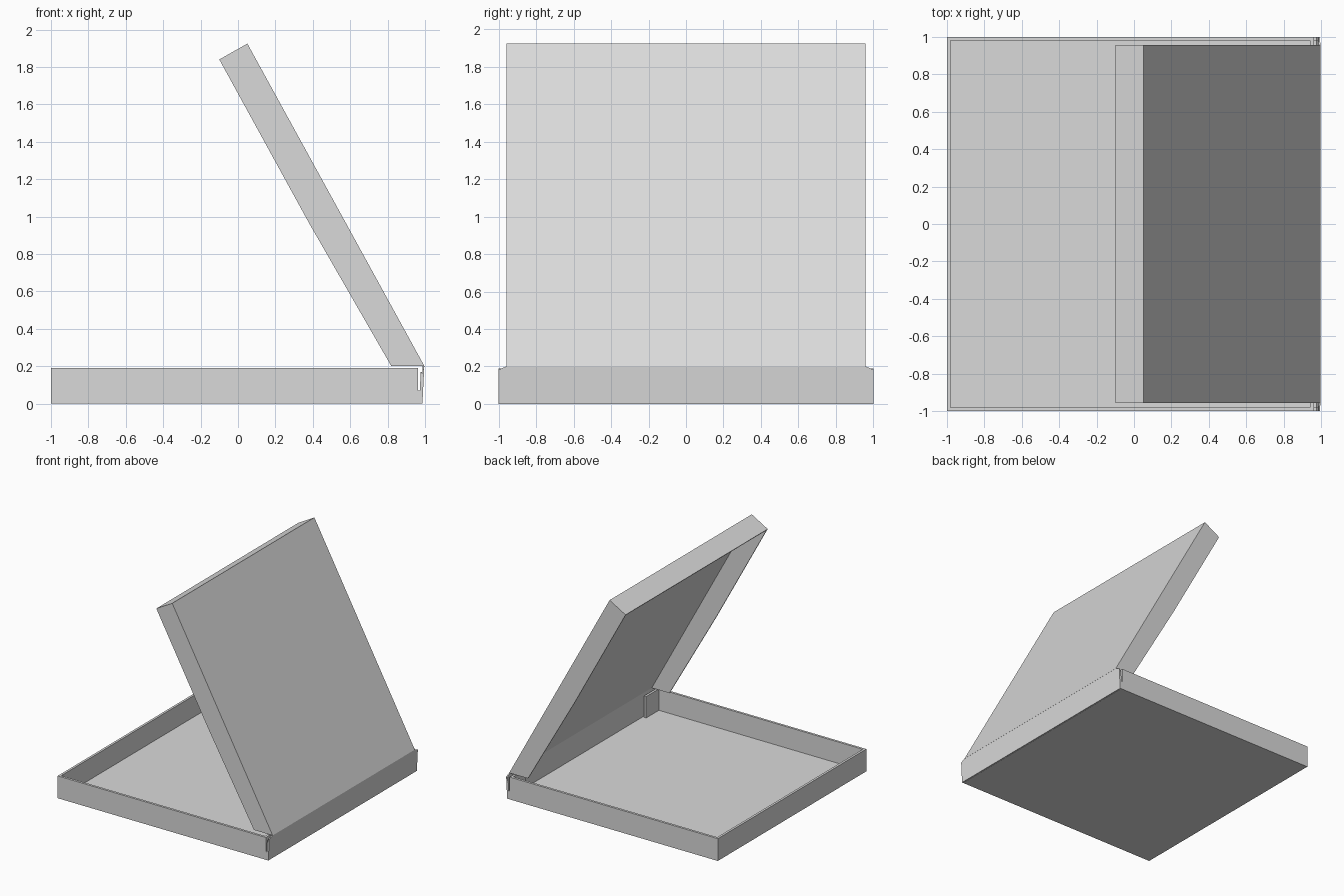
import bpy, bmesh
from mathutils import Vector

cube = bpy.data.objects.get("Cube")
if cube:
    bpy.data.objects.remove(cube, do_unlink=True)

card = bpy.data.materials.new("grey_card")
card.use_nodes = True
GREY = (0.7, 0.7, 0.7, 1)
card.diffuse_color = GREY
card.node_tree.nodes["Principled BSDF"].inputs["Base Color"].default_value = GREY


def prism(name, start, shift):
    """Flat outline swept along a shift vector."""
    bm = bmesh.new()
    face = bm.faces.new([bm.verts.new(p) for p in start])
    top = bmesh.ops.extrude_face_region(bm, geom=[face])["geom"]
    bmesh.ops.translate(bm, vec=shift, verts=[v for v in top if isinstance(v, bmesh.types.BMVert)])
    bmesh.ops.recalc_face_normals(bm, faces=bm.faces)
    mesh = bpy.data.meshes.new(name)
    bm.to_mesh(mesh)
    bm.free()
    mesh.materials.append(card)
    obj = bpy.data.objects.new(name, mesh)
    bpy.context.collection.objects.link(obj)
    return obj


def side_prism(name, xz, y0, y1):
    return prism(name, [(x, y0, z) for x, z in xz], (0, y1 - y0, 0))


def box(name, x0, x1, y0, y1, z0, z1):
    return side_prism(name, [(x0, z0), (x1, z0), (x1, z1), (x0, z1)], y0, y1)


WALL, RIM = 0.02, 0.19

# Tray floor and the wall opposite the hinge
box("tray_floor", -1 + WALL, 0.975, -1 + WALL, 1 - WALL, 0, 0.008)
box("tray_front_wall", -1, -1 + WALL, -1 + WALL, 1 - WALL, 0, RIM)

# Tray side walls with the corner slit, and the folded corner tabs
side = [(-1, 0), (0.98, 0), (0.985, 0.17), (0.977, 0.17), (0.972, 0.07),
        (0.963, 0.07), (0.963, RIM), (-1, RIM)]
for label, s in (("left", 1), ("right", -1)):
    side_prism(label + "_tray_wall", side, s * (1 - WALL), s)
    box(label + "_corner_tab", 0.942, 0.962, s * 0.81, s * (1 - WALL), 0.008, RIM)

# Hinge wall leaning slightly outward, with clipped top corners
outline = [(-1, 0), (1, 0), (1, 0.183), (0.96, 0.2), (-0.96, 0.2), (-1, 0.183)]
prism("hinge_wall", [(0.977 + 0.05 * z, y, z) for y, z in outline], (0.009, 0, 0))

# Open lid: hollow, made of a panel, an end wall and two side walls
HALF, CARD = 0.957, 0.01
hinge, tip = Vector((0.997, 0.2)), Vector((0.05, 1.925))
inner_tip = Vector((-0.1, 1.84))
along = (tip - hinge).normalized()
inward = (inner_tip - tip).normalized()
side_prism("lid_panel",
           [hinge, tip, tip + inward * CARD, hinge + Vector((-CARD * 1.14, 0))],
           CARD - HALF, HALF - CARD)
side_prism("lid_end_wall",
           [tip + inward * CARD, inner_tip, inner_tip - along * CARD,
            tip + inward * CARD - along * CARD],
           CARD - HALF, HALF - CARD)
for label, s in (("left", 1), ("right", -1)):
    side_prism(label + "_lid_wall", [hinge, tip, inner_tip, (0.38, 0.965), (0.82, 0.2)],
               s * (HALF - CARD), s * HALF)
